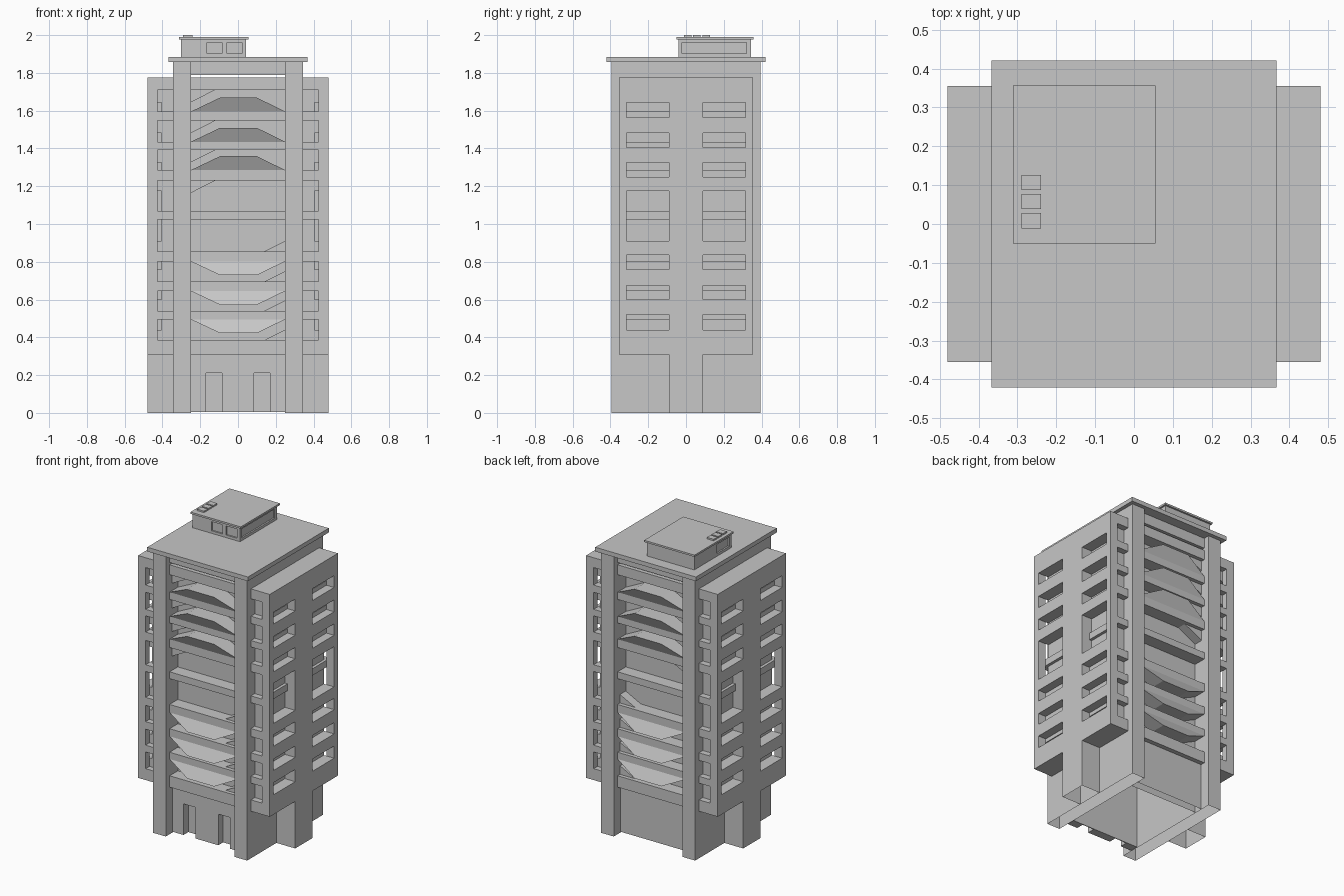
import bpy, bmesh

if "Cube" in bpy.data.objects:
    bpy.data.objects.remove(bpy.data.objects["Cube"])

grey = bpy.data.materials.new("concrete_grey")
grey.diffuse_color = (0.57, 0.57, 0.57, 1)
grey.use_nodes = True
grey.node_tree.nodes["Principled BSDF"].inputs["Base Color"].default_value = grey.diffuse_color


def finish(name, bm):
    bmesh.ops.recalc_face_normals(bm, faces=bm.faces)
    me = bpy.data.meshes.new(name)
    bm.to_mesh(me)
    bm.free()
    me.materials.append(grey)
    ob = bpy.data.objects.new(name, me)
    bpy.context.collection.objects.link(ob)
    return ob


def boxes(name, specs, open_bottom=False):
    """One object from (x0, x1, y0, y1, z0, z1) boxes."""
    bm = bmesh.new()
    for x0, x1, y0, y1, z0, z1 in specs:
        vs = bmesh.ops.create_cube(bm, size=1)["verts"]
        for v in vs:
            v.co = (x1 if v.co.x > 0 else x0, y1 if v.co.y > 0 else y0, z1 if v.co.z > 0 else z0)
    if open_bottom:
        low = [f for f in bm.faces if all(v.co.z < 0.02 for v in f.verts)]
        bmesh.ops.delete(bm, geom=low, context='FACES')
    return finish(name, bm)


def prisms(name, profiles):
    """One object from xz outlines with (x, z, front y) points, run back to the core."""
    bm = bmesh.new()
    for pts in profiles:
        a = [bm.verts.new((x, y, z)) for x, z, y in pts]
        b = [bm.verts.new((x, -.27, z)) for x, z, y in pts]
        bm.faces.new(a)
        bm.faces.new(b[::-1])
        for i in range(len(a)):
            j = (i + 1) % len(a)
            bm.faces.new((a[i], b[i], b[j], a[j]))
    return finish(name, bm)


def apply_mods(ob):
    dg = bpy.context.evaluated_depsgraph_get()
    me = bpy.data.meshes.new_from_object(ob.evaluated_get(dg))
    ob.modifiers.clear()
    ob.data = me


def cut(ob, specs):
    cutter = boxes("cutter", specs)
    cutter.hide_render = True
    m = ob.modifiers.new("cut", 'BOOLEAN')
    m.operation, m.solver, m.object = 'DIFFERENCE', 'EXACT', cutter
    apply_mods(ob)
    bpy.data.objects.remove(cutter)


def mirror(ob, x=False, y=False):
    m = ob.modifiers.new("mirror", 'MIRROR')
    m.use_axis = (x, y, False)
    m.use_mirror_merge = False
    apply_mods(ob)


# Floor openings (bottom, top) and side window heights
slots = [(.385, .495), (.54, .645), (.695, .802), (.855, 1.025),
         (1.07, 1.23), (1.285, 1.392), (1.435, 1.547), (1.595, 1.71)]
windows = [(.44, .52), (.6, .675), (.76, .835), (.91, 1.175),
           (1.25, 1.325), (1.405, 1.483), (1.565, 1.643)]
# Part of each slot that stays open behind the windows
inner = [(max(a, w0), min(b, w1)) for a, b in slots for w0, w1 in windows
         if min(b, w1) - max(a, w0) > .03]

# Tall side walls ending in corner columns, and the core between them
side = boxes("side_wall", [(.25, .343, -.395, .395, 0, 1.86)], True)
mirror(side, x=True)
boxes("core", [(-.25, .25, -.27, .27, .005, 1.775)], True)
boxes("top_beam", [(-.25, .25, -.355, .355, 1.79, 1.86)])
boxes("roof_slab", [(-.367, .367, -.421, .421, 1.857, 1.885)])

# Side wings with balcony slots at the ends and windows outside
wing = boxes("wing", [(.343, .48, -.355, .355, .31, 1.775)])
cut(wing, [(.3, .425, *ys, a, b) for a, b in slots for ys in ((-.5, -.315), (.315, .5))])
cut(wing, [(.424, .6, *ys, a, b) for a, b in windows for ys in ((-.315, -.09), (.09, .315))])
cut(wing, [(.405, .4255, *ys, a, b) for a, b in inner for ys in ((-.317, -.09), (.09, .317))])
mirror(wing, x=True)
pier = boxes("wing_pier", [(.343, .48, -.09, .09, 0, .31)], True)
mirror(pier, x=True)

# Balcony bands on front and back
edges = [.31] + [z for s in slots for z in s] + [1.775]
bands = boxes("balcony_band", [(-.25, .25, -.355, -.27, edges[i], edges[i + 1])
                               for i in range(0, len(edges), 2)])
mirror(bands, y=True)

# Faceted balcony shells: standing on the upper bands, hanging under the lower ones
wedges = [(a, a + .074) for a, b in slots[5:]] + [(b, b - .073) for a, b in slots[:3]]
shell = prisms("balcony_shell", [[(-.25, w, -.355), (.25, w, -.355), (.1, n, -.392), (-.095, n, -.392)]
                                 for w, n in wedges])
mirror(shell, y=True)

# Slanted corner fillers, low on the right and high on the left
fill = [[(.14, a, -.33), (.25, a, -.33), (.25, a + .056, -.33)] for a, b in slots[:4]]
fill += [[(-.12, b, -.33), (-.25, b, -.33), (-.25, b - .066, -.33)] for a, b in slots[4:]]
filler = prisms("corner_filler", fill)
mirror(filler, y=True)

# Ground floor walls, two doorways at the front
front = boxes("entrance_wall", [(-.25, .25, -.325, -.27, .005, .31)])
cut(front, [(s - .043, s + .043, -.5, -.275, -.1, .21) for s in (-.127, .127)])
boxes("back_wall", [(-.25, .25, .27, .325, .005, .31)], True)

# Rooftop room with recessed windows, cap and vents
room = boxes("roof_room", [(-.302, .043, -.04, .345, 1.885, 1.98)])
cut(room, [(-.164, -.085, -.1, -.03, 1.902, 1.962), (-.058, .02, -.1, -.03, 1.902, 1.962),
           (.033, .1, -.02, .32, 1.902, 1.962), (-.4, -.292, -.02, .11, 1.902, 1.962)])
boxes("roof_room_cap", [(-.312, .055, -.05, .357, 1.978, 1.99)])
boxes("roof_vents", [(-.29, -.24, y, y + .039, 1.99, 2.0) for y in (-.011, .038, .087)])
